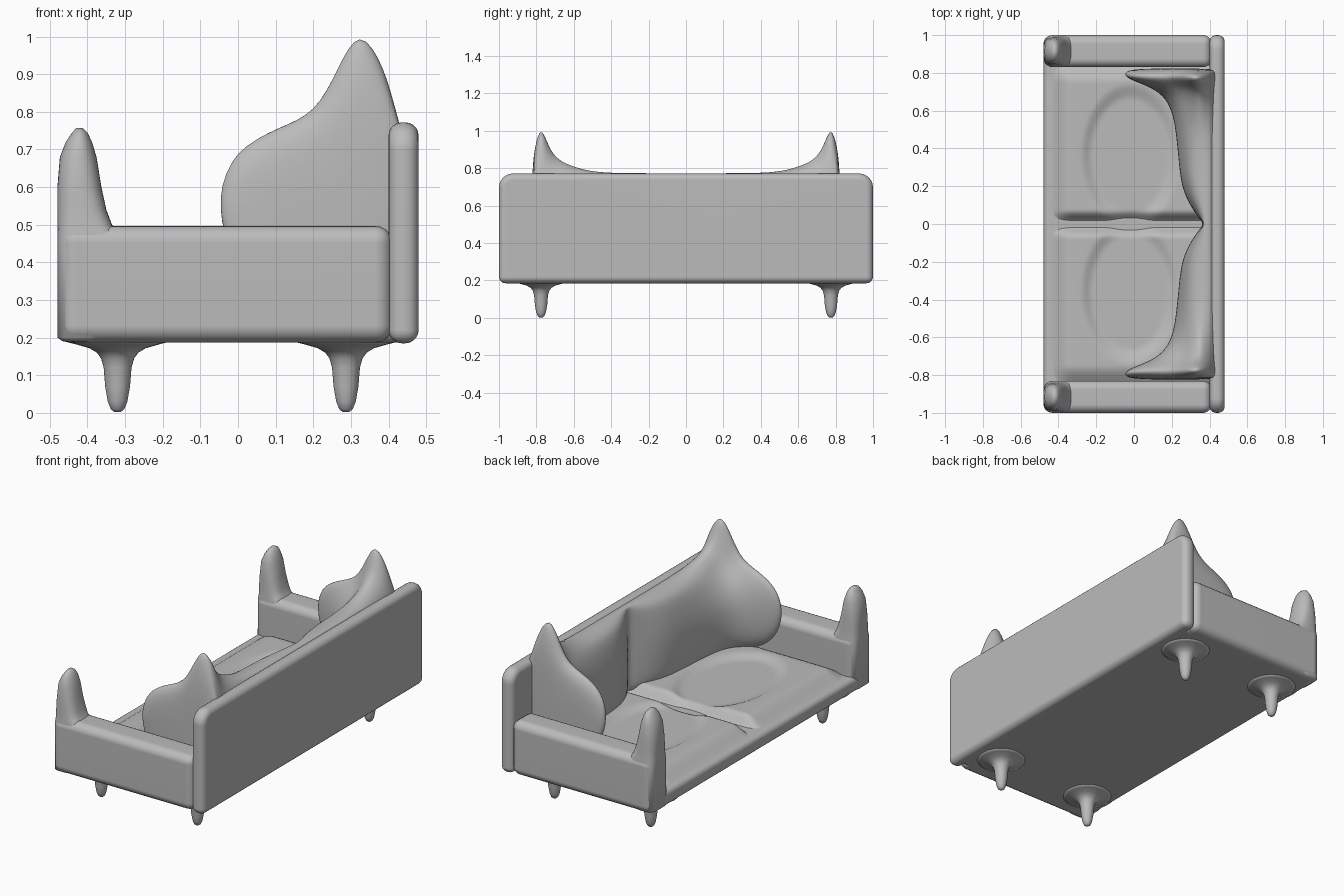
import bpy, bmesh, math

cube = bpy.data.objects.get("Cube")
if cube:
    bpy.data.objects.remove(cube, do_unlink=True)

GREY = (0.5, 0.5, 0.5, 1)
fabric = bpy.data.materials.new("grey fabric")
fabric.use_nodes = True
fabric.diffuse_color = GREY
fabric.node_tree.nodes["Principled BSDF"].inputs["Base Color"].default_value = GREY


def finish(name, bm, subdivide=0, bevel=0):
    bmesh.ops.recalc_face_normals(bm, faces=bm.faces)
    for f in bm.faces:
        f.smooth = True
    mesh = bpy.data.meshes.new(name)
    bm.to_mesh(mesh)
    bm.free()
    mesh.materials.append(fabric)
    obj = bpy.data.objects.new(name, mesh)
    bpy.context.collection.objects.link(obj)
    if bevel:
        mod = obj.modifiers.new("round edges", "BEVEL")
        mod.width = bevel
        mod.segments = 5
        mod.limit_method = "ANGLE"
        mod.angle_limit = math.radians(40)
        obj.modifiers.new("even shading", "WEIGHTED_NORMAL")
    if subdivide:
        mod = obj.modifiers.new("smooth", "SUBSURF")
        mod.levels = mod.render_levels = subdivide
    return obj


def loft(name, rings, closed=True, cap=True, subdivide=0):
    """Skin a list of equally long point rings."""
    bm = bmesh.new()
    rows = [[bm.verts.new(p) for p in ring] for ring in rings]
    n = len(rows[0])
    for a, b in zip(rows, rows[1:]):
        for i in range(n if closed else n - 1):
            j = (i + 1) % n
            bm.faces.new((a[i], a[j], b[j], b[i]))
    if cap:
        bm.faces.new(rows[0][::-1])
        bm.faces.new(rows[-1])
    return finish(name, bm, subdivide)


def rounded_box(name, low, high, bevel, corner=0):
    """Box with soft edges; corner rounds the edges that run along x first."""
    bm = bmesh.new()
    bmesh.ops.create_cube(bm, size=1)
    for v in bm.verts:
        v.co = [(l + h) / 2 + c * (h - l) for l, h, c in zip(low, high, v.co)]
    if corner:
        top = [e for e in bm.edges
               if abs(e.verts[0].co.x - e.verts[1].co.x) > 0.01
               and e.verts[0].co.z > (low[2] + high[2]) / 2]
        bmesh.ops.bevel(bm, geom=top, offset=corner, segments=6,
                        profile=0.5, affect="EDGES")
    return finish(name, bm, bevel=bevel)


def oval(cx, cy, z, hx, hy, power=2, n=32):
    """Superellipse ring lying flat at height z."""
    ring = []
    for i in range(n):
        c, s = math.cos(math.tau * i / n), math.sin(math.tau * i / n)
        ring.append((cx + hx * math.copysign(abs(c) ** (2 / power), c),
                     cy + hy * math.copysign(abs(s) ** (2 / power), s), z))
    return ring


def ease(t):
    t = min(max(t, 0), 1)
    return t * t * (3 - 2 * t)


# Base and back panel
rounded_box("base", (-0.478, -0.95, 0.187), (0.46, 0.95, 0.275), 0.03)
rounded_box("back_panel", (0.4, -1, 0.185), (0.48, 1, 0.772), 0.035, corner=0.075)

# Seat cushions: soft pads with a centre crease and a shallow oval dish
def seat_height(x, y):
    rise = ease((x + 0.47) / 0.14) * ease(y / 0.07) * ease((0.9 - y) / 0.15)
    r = math.hypot((x + 0.02) / 0.25, (y - 0.36) / 0.37)
    return 0.262 + 0.065 * rise - 0.022 * ease((1.05 - r) / 0.25)


for side, label in ((1, "left"), (-1, "right")):
    grid = [[(-0.47 + 0.9 * i / 60, side * 0.84 * j / 60,
              seat_height(-0.47 + 0.9 * i / 60, 0.84 * j / 60))
             for i in range(61)] for j in range(61)]
    pad = loft("seat_cushion_" + label, grid, closed=False, cap=False)
    if pad.data.polygons[0].normal.z < 0:
        pad.data.flip_normals()

# Back cushion: sections blend from a plain bolster to a winged, horned end
MIDDLE = [(.28, .28), (.24, .33), (.235, .42), (.235, .52), (.245, .6), (.265, .68),
          (.285, .73), (.31, .755), (.35, .77), (.38, .775), (.42, .77), (.45, .7)]
WING = [(.2, .28), (.05, .33), (-.04, .44), (-.065, .59), (-.02, .71), (.1, .765),
        (.2, .8), (.26, .92), (.32, 1.05), (.39, .93), (.42, .8), (.45, .7)]
# distance from centre, forward reach, height
BLEND = [(0, 0, 0), (.03, 0, 0), (.1, 0, 0), (.2, 0, 0), (.35, 0, 0), (.5, .05, .04),
         (.6, .12, .16), (.68, .27, .3), (.73, .55, .55), (.77, .95, 1.05),
         (.8, 1, .8), (.825, .85, .15)]


def cushion_section(y, reach, height):
    ring = []
    crease = max(0, 1 - abs(y) / 0.3) ** 2
    for (ax, az), (bx, bz) in zip(MIDDLE, WING):
        x = ax + (bx - ax) * reach
        x += max(0, 0.37 - x) * crease
        ring.append((x, y, az + (bz - az) * height))
    return ring + [(.45, y, .28)]


halves = [(-y, r, h) for y, r, h in BLEND[:0:-1]] + BLEND
loft("back_cushion", [cushion_section(*b) for b in halves], subdivide=2)

# Arms with horn posts: height, rear x, half depth, corner squareness
POST = [(.19, -.38, .06, 4), (.2, -.36, .078, 4), (.42, -.31, .083, 4),
        (.47, -.31, .08, 4), (.5, -.335, .077, 3), (.54, -.35, .074, 3),
        (.6, -.363, .072, 2.5), (.68, -.376, .066, 2.2), (.72, -.388, .054, 2),
        (.745, -.4, .037, 2), (.757, -.413, .015, 2)]
# Legs: height, radius
LEG = [(.002, .008), (.01, .018), (.03, .026), (.07, .033), (.12, .037), (.145, .044),
       (.16, .055), (.172, .075), (.182, .11), (.192, .15)]

for side, label in ((1, "left"), (-1, "right")):
    y = 0.915 * side
    rounded_box("arm_" + label, (-0.475, y - 0.085, 0.187), (0.41, y + 0.085, 0.497), 0.045)
    rings = []
    for z, rear, hy, power in POST:
        front = -0.48 + 0.05 * max(0, (z - 0.6) / 0.157) ** 3
        front += 0.015 if z < 0.195 else 0
        rings.append(oval((front + rear) / 2, y, z, (rear - front) / 2, hy, power))
    loft("arm_post_" + label, rings)
    for x, place in ((-0.32, "front"), (0.287, "rear")):
        loft(f"{place}_leg_{label}",
             [oval(x, 0.775 * side, z, r, r) for z, r in LEG])
